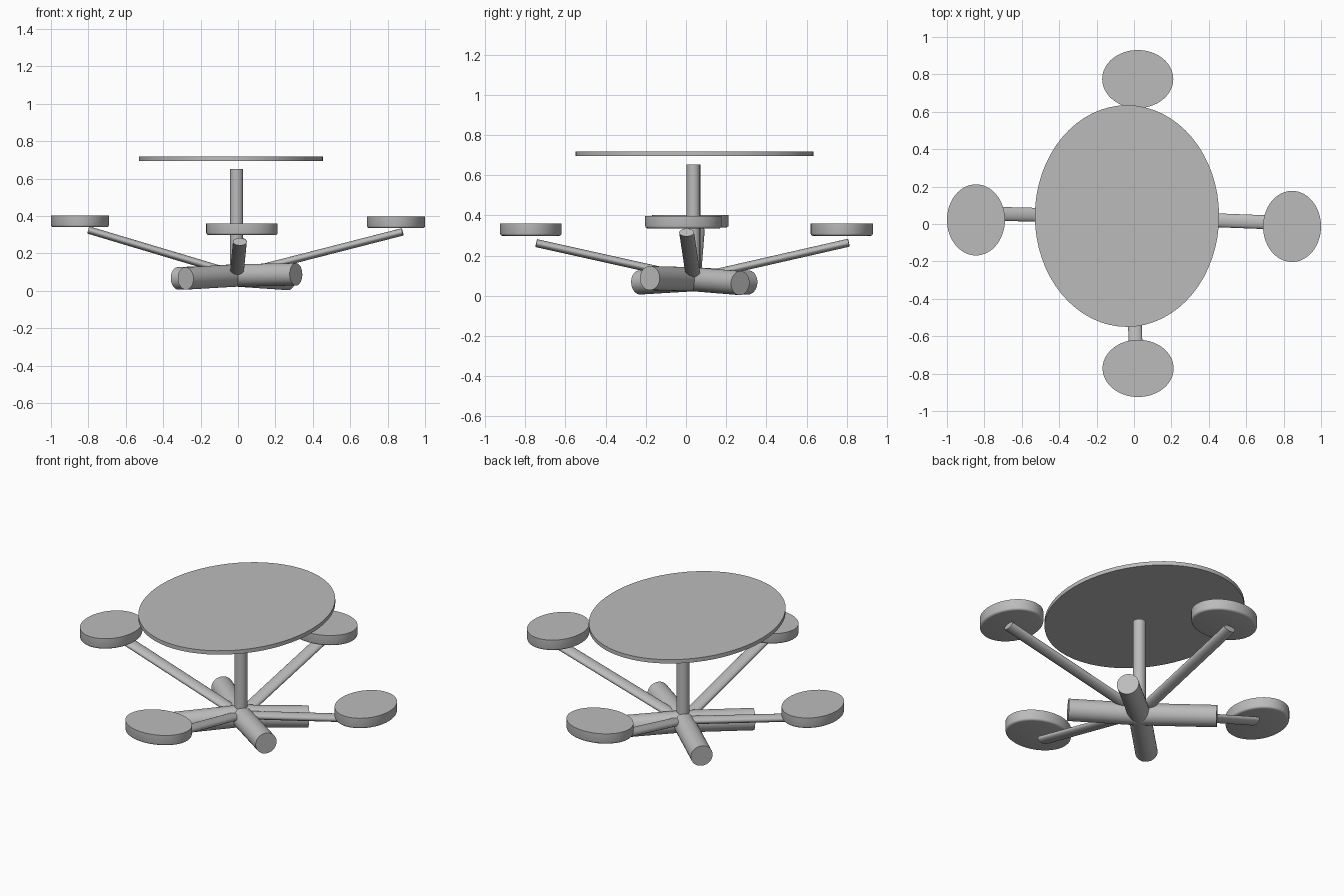
import bpy
import bmesh
from mathutils import Vector, Matrix

if "Cube" in bpy.data.objects:
    bpy.data.objects.remove(bpy.data.objects["Cube"])

grey = bpy.data.materials.new("plain grey")
grey.diffuse_color = (0.5, 0.5, 0.5, 1)
grey.use_nodes = True
grey.node_tree.nodes["Principled BSDF"].inputs["Base Color"].default_value = grey.diffuse_color


def finish(name, bm):
    """Turn a bmesh into a smooth grey object with sharp rims."""
    me = bpy.data.meshes.new(name)
    bm.to_mesh(me)
    bm.free()
    me.materials.append(grey)
    ob = bpy.data.objects.new(name, me)
    bpy.context.collection.objects.link(ob)
    bpy.context.view_layer.objects.active = ob
    ob.select_set(True)
    bpy.ops.object.shade_smooth_by_angle(angle=0.6)
    ob.select_set(False)
    return ob


def disc(name, x, y, rx, ry, z0, z1, bevel=0.0):
    """Oval plate with an optional rounded lower rim."""
    bm = bmesh.new()
    bmesh.ops.create_cone(bm, cap_ends=True, segments=64, radius1=1, radius2=1, depth=1)
    bmesh.ops.transform(bm, verts=bm.verts, matrix=Matrix.Translation((x, y, (z0 + z1) / 2))
                        @ Matrix.Diagonal((rx, ry, z1 - z0, 1)))
    if bevel:
        rim = [e for e in bm.edges if all(v.co.z < (z0 + z1) / 2 for v in e.verts)]
        bmesh.ops.bevel(bm, geom=rim, offset=bevel, segments=3, affect='EDGES', profile=0.5)
    return finish(name, bm)


def rod(name, a, b, width, height):
    """Oval rod from a to b, width measured sideways and height upward."""
    a, b = Vector(a), Vector(b)
    d = (b - a).normalized()
    up = Vector((0, 0, 1)) if abs(d.z) < 0.9 else Vector((0, 1, 0))
    side = up.cross(d).normalized()
    top = d.cross(side)
    rot = Matrix((side, top, d)).transposed().to_4x4()
    bm = bmesh.new()
    bmesh.ops.create_cone(bm, cap_ends=True, segments=32, radius1=1, radius2=1, depth=1)
    bmesh.ops.transform(bm, verts=bm.verts, matrix=Matrix.Translation((a + b) / 2) @ rot
                        @ Matrix.Diagonal((width, height, (b - a).length, 1)))
    return finish(name, bm)


# Table top and centre post
hub = (-0.007, 0.037, 0.088)
disc("table_top", -0.0375, 0.0425, 0.4925, 0.5925, 0.695, 0.718)
rod("centre_post", hub, (-0.007, 0.037, 0.652), 0.035, 0.034)

# Seats and the arms carrying them: seat centre, seat radii, seat heights, arm end
stations = {
    "left": ((-0.845, 0.022), (0.155, 0.19), (0.34, 0.403), (-0.80, 0.056, 0.325)),
    "right": ((0.845, -0.013), (0.155, 0.19), (0.335, 0.398), (0.88, 0.003, 0.315)),
    "front": ((0.022, -0.772), (0.19, 0.153), (0.298, 0.36), (0.01, -0.745, 0.262)),
    "back": ((0.02, 0.775), (0.19, 0.155), (0.298, 0.36), (0.01, 0.81, 0.264)),
}
for side, (c, r, z, end) in stations.items():
    disc(side + "_seat", *c, *r, *z, bevel=0.012)
    rod(side + "_arm", hub, end, 0.037, 0.02)

# Four diagonal feet crossing under the post
feet = {
    "front_left": (-0.28, -0.23, 0.066),
    "front_right": (0.31, -0.18, 0.088),
    "back_left": (-0.32, 0.31, 0.066),
    "back_right": (0.27, 0.27, 0.063),
}
for side, end in feet.items():
    rod(side + "_foot", (hub[0], hub[1], 0.082), end, 0.06, 0.06)
